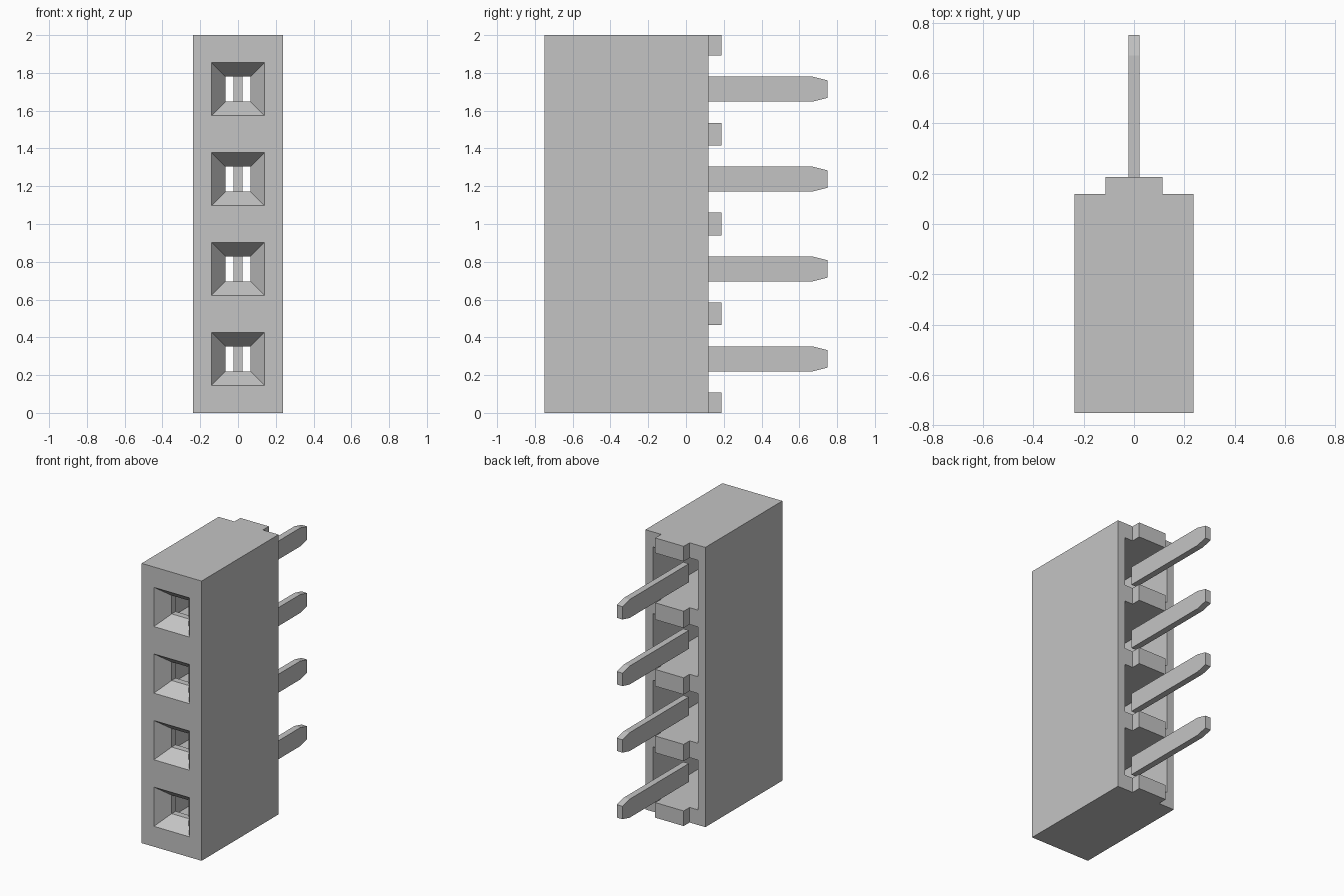
import bpy, bmesh

cube = bpy.data.objects.get("Cube")
if cube:
    bpy.data.objects.remove(cube, do_unlink=True)

PITCH = 0.476
CENTRES = [1 + (i - 1.5) * PITCH for i in range(4)]

grey = bpy.data.materials.new("plain grey")
grey.use_nodes = True
colour = (0.55, 0.55, 0.55, 1)
grey.diffuse_color = colour
grey.node_tree.nodes["Principled BSDF"].inputs["Base Color"].default_value = colour


def loft(name, rings):
    """Closed solid skinned through matching rings of points."""
    bm = bmesh.new()
    loops = [[bm.verts.new(p) for p in ring] for ring in rings]
    n = len(loops[0])
    for a, b in zip(loops, loops[1:]):
        for i in range(n):
            j = (i + 1) % n
            bm.faces.new((a[i], a[j], b[j], b[i]))
    bm.faces.new(loops[0])
    bm.faces.new(loops[-1])
    bmesh.ops.recalc_face_normals(bm, faces=bm.faces)
    mesh = bpy.data.meshes.new(name)
    bm.to_mesh(mesh)
    bm.free()
    mesh.materials.append(grey)
    ob = bpy.data.objects.new(name, mesh)
    bpy.context.collection.objects.link(ob)
    return ob


def rect(y, half_x, half_z, z):
    return [(-half_x, y, z - half_z), (half_x, y, z - half_z),
            (half_x, y, z + half_z), (-half_x, y, z + half_z)]


# Housing: stepped plan outline extruded upwards
half = [(0.237, -0.75), (0.237, 0.12), (0.1125, 0.12), (0.1125, 0.187)]
plan = half + [(-x, y) for x, y in reversed(half)]
housing = loft("housing", [[(x, y, z) for x, y in plan] for z in (0, 2)])

# Sockets: tapered mouth, square throat and a wide chamber open at the back
SOCKET = [(-0.76, 0.148), (-0.655, 0.066), (-0.61, 0.066),
          (-0.61, 0.178), (0.3, 0.178)]
for i, z in enumerate(CENTRES):
    cutter = loft(f"socket_cutter_{i + 1}", [rect(y, h, h, z) for y, h in SOCKET])
    cutter.hide_render = True
    mod = housing.modifiers.new("socket", 'BOOLEAN')
    mod.operation = 'DIFFERENCE'
    mod.solver = 'EXACT'
    mod.object = cutter
    bpy.context.view_layer.objects.active = housing
    bpy.ops.object.modifier_apply(modifier=mod.name)
    bpy.data.objects.remove(cutter, do_unlink=True)

# Pins: flat blades with a tapered tip
PIN = [(0.0, 0.066), (0.67, 0.066), (0.75, 0.046)]
for i, z in enumerate(CENTRES):
    loft(f"pin_{i + 1}", [rect(y, 0.0225, h, z) for y, h in PIN])
